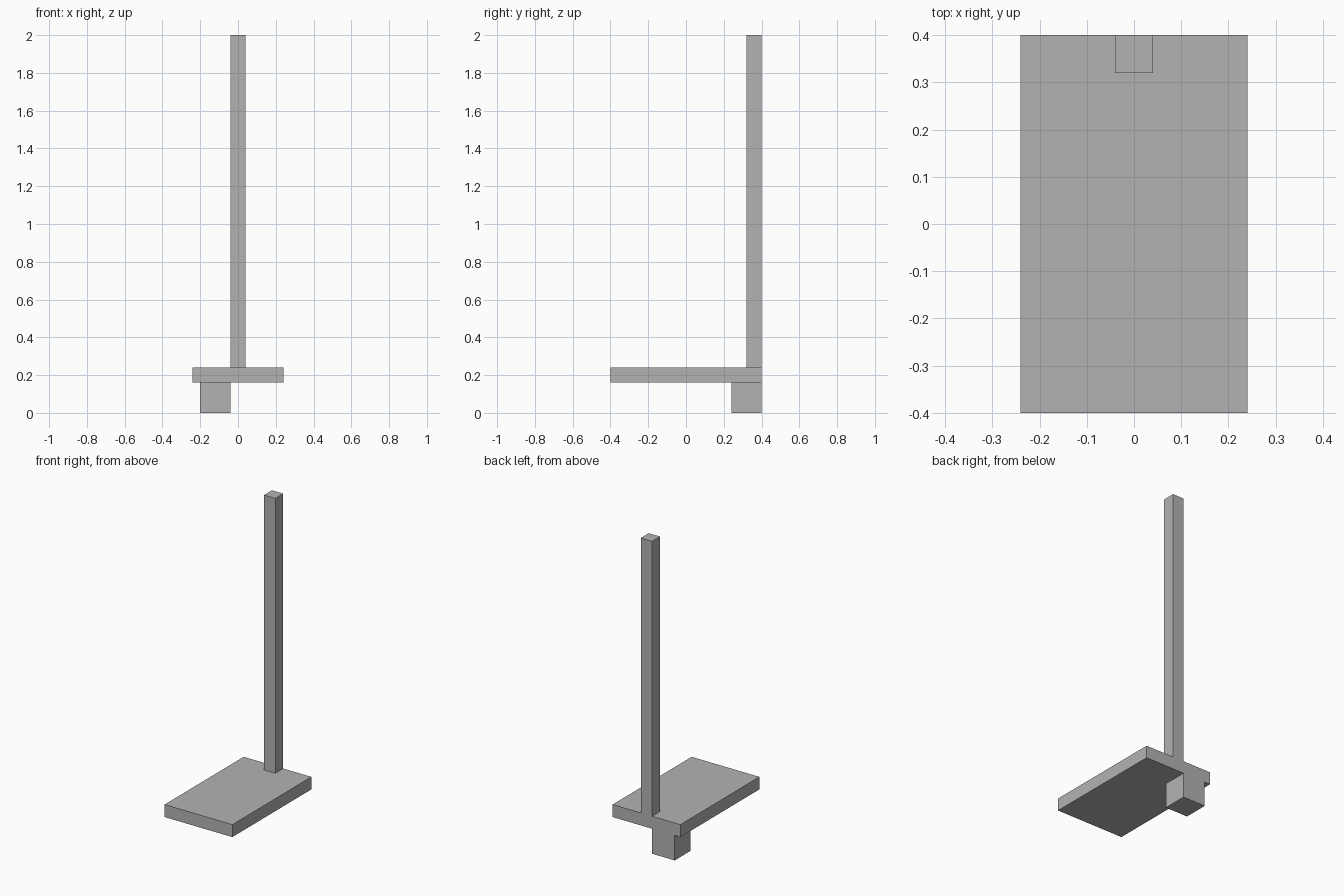
import bpy
from mathutils import Vector

default_cube = bpy.data.objects.get("Cube")
if default_cube:
    bpy.data.objects.remove(default_cube, do_unlink=True)

# Single grey material
grey = bpy.data.materials.new("plain grey")
grey.use_nodes = True
colour = (0.45, 0.45, 0.45, 1)
grey.diffuse_color = colour
for node in grey.node_tree.nodes:
    if node.type == "BSDF_PRINCIPLED":
        node.inputs["Base Color"].default_value = colour


def box(name, low, high):
    """Flat-sided box spanning two opposite corners."""
    low, high = Vector(low), Vector(high)
    bpy.ops.mesh.primitive_cube_add(size=1, location=(low + high) / 2)
    obj = bpy.context.object
    obj.name = name
    for vert in obj.data.vertices:
        vert.co *= high - low
    obj.data.materials.append(grey)
    return obj


# Flat deck, upright post at its back edge, offset block beneath
box("deck", (-0.24, -0.4, 0.16), (0.24, 0.4, 0.24))
box("post", (-0.04, 0.32, 0.24), (0.04, 0.4, 2))
box("rear_block", (-0.2, 0.24, 0), (-0.04, 0.4, 0.16))
